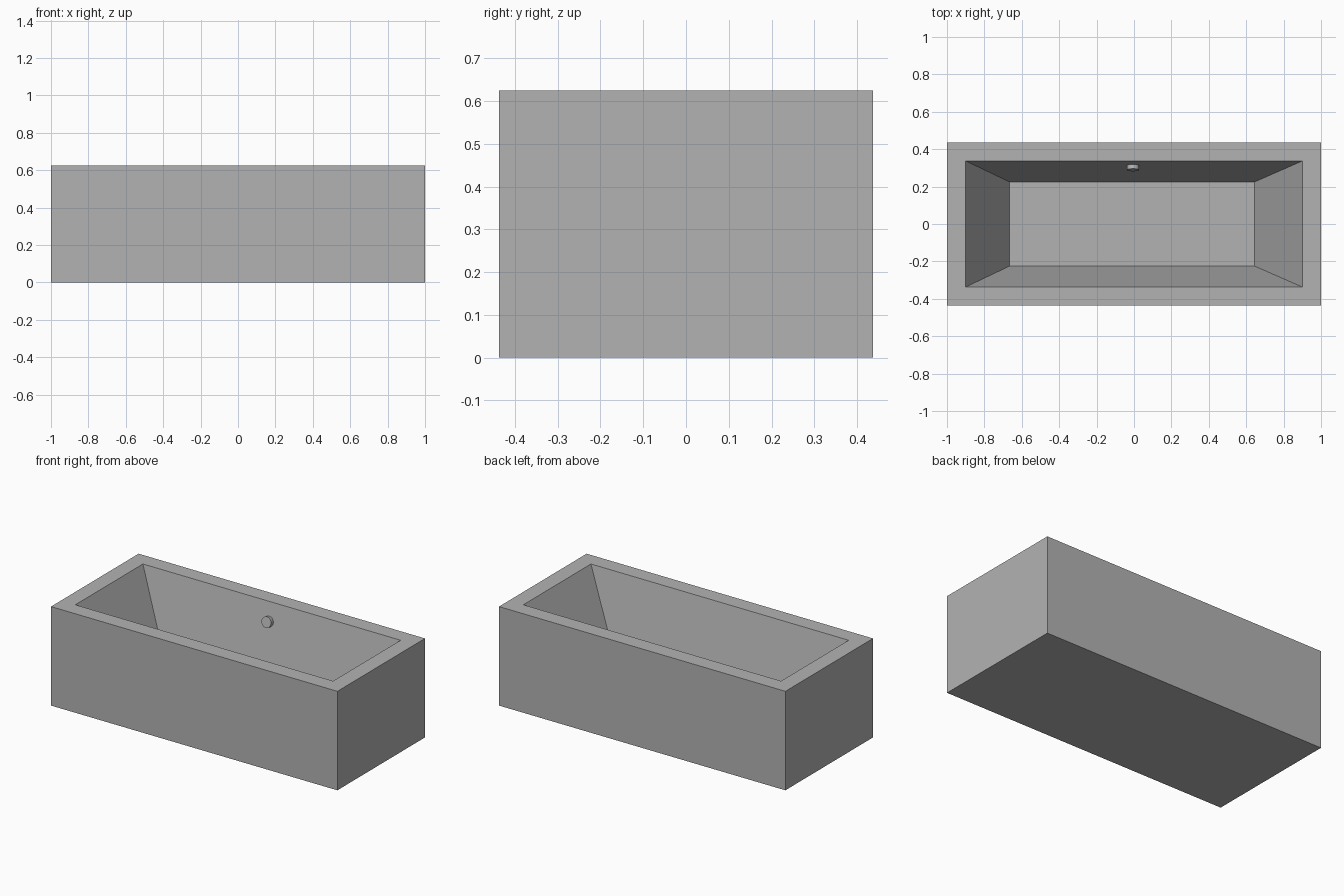
import bpy, bmesh
from mathutils import Vector

if "Cube" in bpy.data.objects:
    bpy.data.objects.remove(bpy.data.objects["Cube"])

# Overall sizes
HEIGHT, FLOOR_Z = 0.625, 0.105
HALF_X, HALF_Y = 1.0, 0.437
RIM_X, RIM_Y = 0.9, 0.337
FLOOR_Y, FLOOR_LEFT, FLOOR_RIGHT = 0.225, 0.645, -0.665

enamel = bpy.data.materials.new("grey_enamel")
enamel.use_nodes = True
grey = (0.45, 0.45, 0.45, 1)
enamel.diffuse_color = grey
enamel.node_tree.nodes["Principled BSDF"].inputs["Base Color"].default_value = grey


def add_object(name, bm):
    mesh = bpy.data.meshes.new(name)
    bmesh.ops.recalc_face_normals(bm, faces=bm.faces)
    bm.to_mesh(mesh)
    bm.free()
    mesh.materials.append(enamel)
    obj = bpy.data.objects.new(name, mesh)
    bpy.context.collection.objects.link(obj)
    return obj


def ring(bm, x0, x1, y, z):
    corners = ((x0, -y), (x1, -y), (x1, y), (x0, y))
    return [bm.verts.new((cx, cy, z)) for cx, cy in corners]


# Tub: rectangular rings run up the outside, over the rim and down the basin
bm = bmesh.new()
rings = [
    ring(bm, -HALF_X, HALF_X, HALF_Y, 0),
    ring(bm, -HALF_X, HALF_X, HALF_Y, HEIGHT),
    ring(bm, -RIM_X, RIM_X, RIM_Y, HEIGHT),
    ring(bm, FLOOR_RIGHT, FLOOR_LEFT, FLOOR_Y, FLOOR_Z),
]
for a, b in zip(rings, rings[1:]):
    for i in range(4):
        j = (i + 1) % 4
        bm.faces.new((a[i], a[j], b[j], b[i]))
bm.faces.new(rings[0])
bm.faces.new(rings[-1])
add_object("bathtub", bm)

# Overflow knob: short cylinder standing square on the sloping back wall
drop = 0.115
depth = HEIGHT - FLOOR_Z
slope = (RIM_Y - FLOOR_Y) / depth
normal = Vector((0, -1, slope)).normalized()
wall_point = Vector((-0.005, RIM_Y - slope * drop, HEIGHT - drop))
bm = bmesh.new()
bmesh.ops.create_cone(bm, cap_ends=True, segments=32, radius1=0.033,
                      radius2=0.033, depth=0.03)
knob = add_object("overflow_knob", bm)
knob.location = wall_point + normal * 0.009
knob.rotation_euler = normal.to_track_quat("Z", "Y").to_euler()
bpy.context.view_layer.objects.active = knob
knob.select_set(True)
bpy.ops.object.shade_smooth_by_angle()
